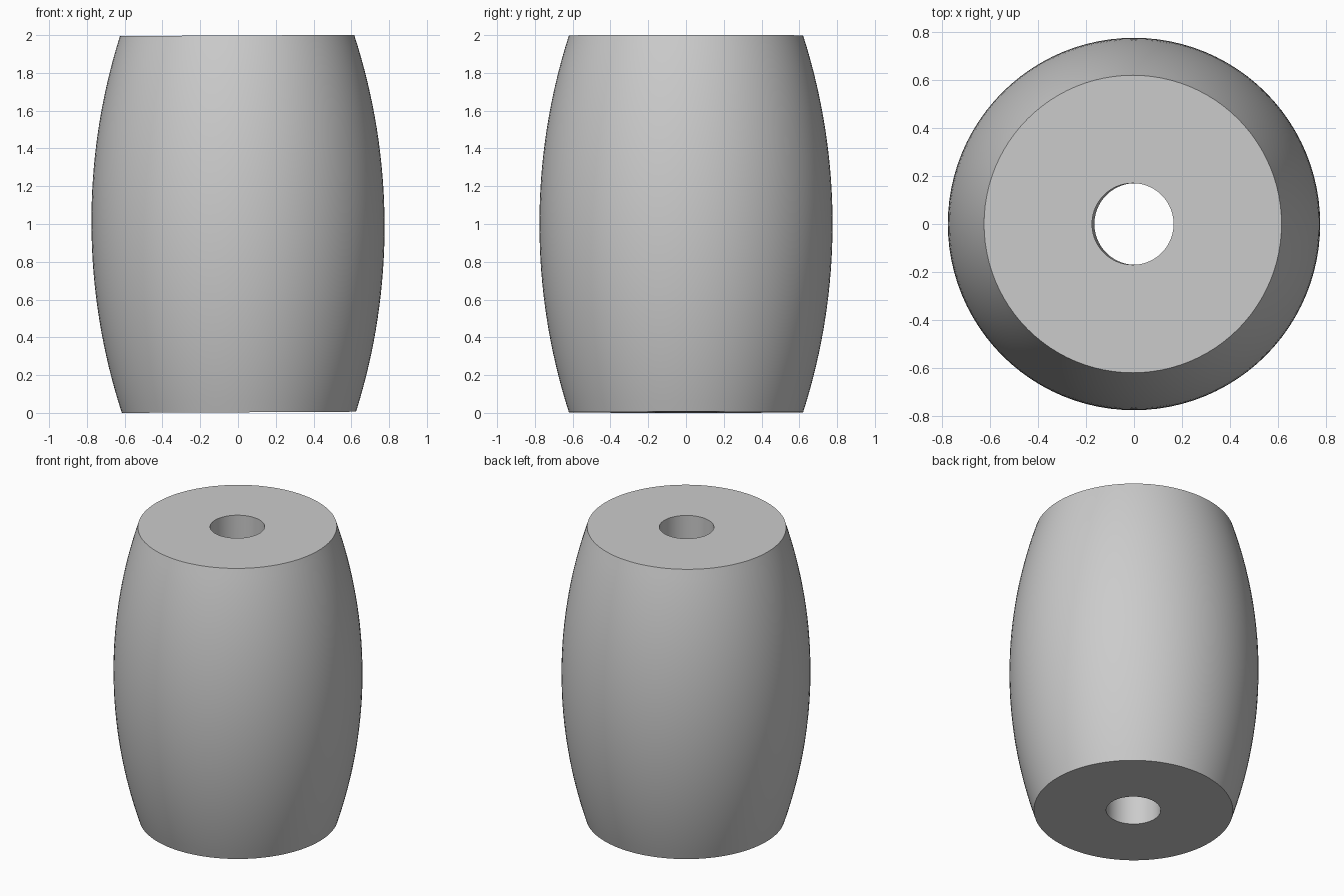
import bpy, bmesh, math
from mathutils import Matrix

cube = bpy.data.objects.get("Cube")
if cube:
    bpy.data.objects.remove(cube, do_unlink=True)

END_R, MID_R, BORE_R = 0.62, 0.776, 0.17
HEIGHT, RINGS, SIDES = 1.995, 32, 96
TILT = -0.005

# Plain grey material
grey = bpy.data.materials.new("plain grey")
grey.use_nodes = True
colour = (0.6, 0.6, 0.6, 1)
grey.diffuse_color = colour
grey.node_tree.nodes["Principled BSDF"].inputs["Base Color"].default_value = colour

# Closed profile: bulging circular arc outside, straight bore inside
half = HEIGHT / 2
bulge = MID_R - END_R
arc_r = (half ** 2 + bulge ** 2) / (2 * bulge)
half_angle = math.asin(half / arc_r)
profile = []
for i in range(RINGS + 1):
    a = half_angle * (2 * i / RINGS - 1)
    profile.append((MID_R - arc_r * (1 - math.cos(a)), arc_r * math.sin(a)))
profile += [(BORE_R, half), (BORE_R, -half)]

# Revolve the profile into a barrel
bm = bmesh.new()
rings = []
for s in range(SIDES):
    t = 2 * math.pi * s / SIDES
    rings.append([bm.verts.new((r * math.cos(t), r * math.sin(t), z)) for r, z in profile])
for s in range(SIDES):
    a, b = rings[s], rings[(s + 1) % SIDES]
    for i in range(len(profile)):
        j = (i + 1) % len(profile)
        bm.faces.new((a[i], b[i], b[j], a[j]))
bmesh.ops.recalc_face_normals(bm, faces=bm.faces)

# The barrel leans very slightly, then rests on the ground
bm.transform(Matrix.Rotation(TILT, 4, "Y"))
low = min(v.co.z for v in bm.verts)
bm.transform(Matrix.Translation((0, 0, -low)))

mesh = bpy.data.meshes.new("barrel_bead")
bm.to_mesh(mesh)
bm.free()
mesh.materials.append(grey)
bead = bpy.data.objects.new("barrel_bead", mesh)
bpy.context.collection.objects.link(bead)

# Smooth walls with sharp rims
bpy.ops.object.select_all(action="DESELECT")
bead.select_set(True)
bpy.context.view_layer.objects.active = bead
bpy.ops.object.shade_smooth_by_angle(angle=math.radians(30))
